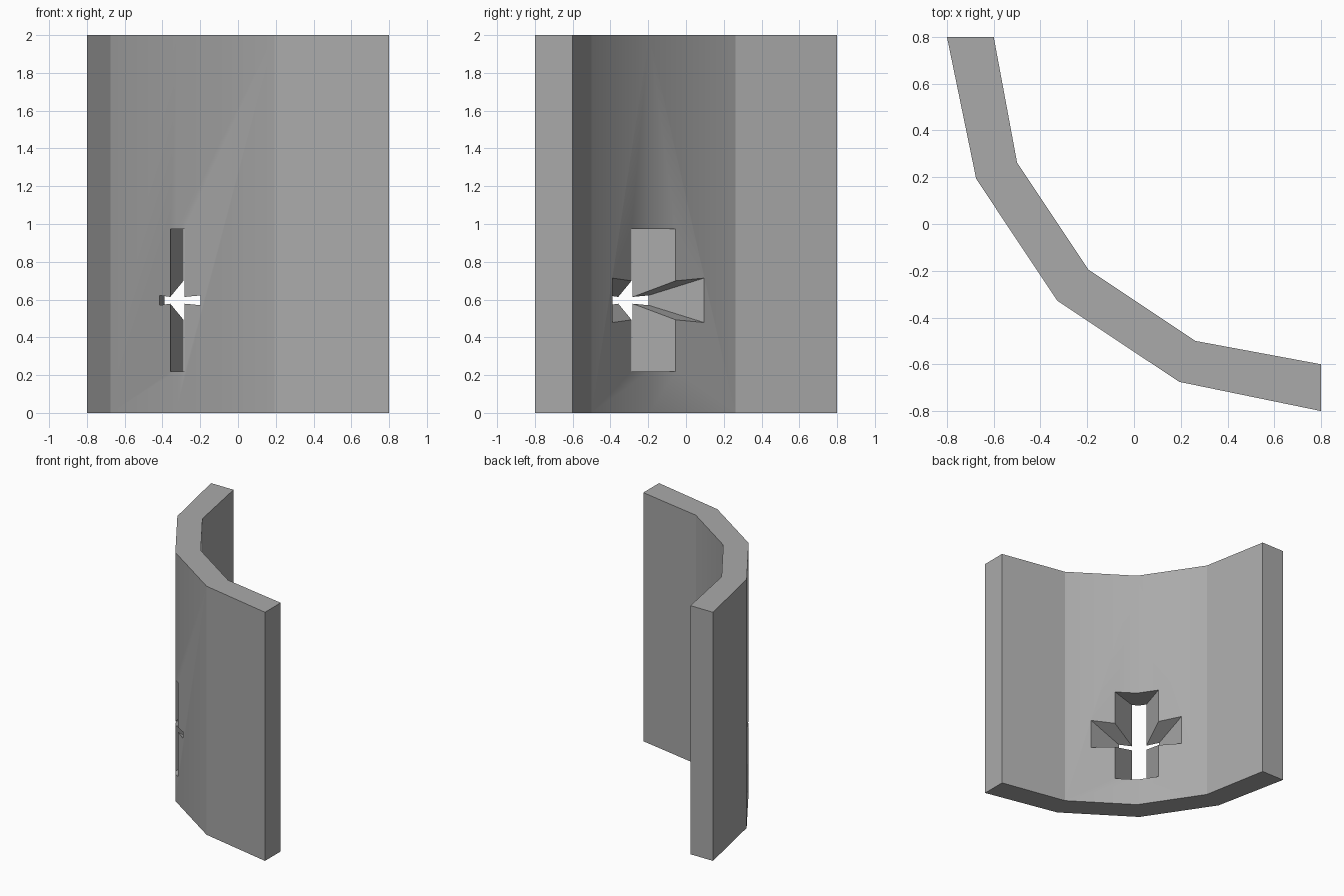
import bpy
import bmesh
from math import sqrt

if "Cube" in bpy.data.objects:
    bpy.data.objects.remove(bpy.data.objects["Cube"], do_unlink=True)

HEIGHT = 2.0
SLIT_Z = 0.596          # height of the middle of the cross slit


def make_object(name, bm):
    bmesh.ops.recalc_face_normals(bm, faces=bm.faces)
    mesh = bpy.data.meshes.new(name)
    bm.to_mesh(mesh)
    bm.free()
    obj = bpy.data.objects.new(name, mesh)
    bpy.context.scene.collection.objects.link(obj)
    return obj


def diagonal(side, depth, z):
    """Point from sideways offset and outward depth along the wall's diagonal."""
    return ((side - depth) / sqrt(2), (-side - depth) / sqrt(2), z)


def splayed_cutter(name, inner, outer):
    """Frustum through the wall; each end is (depth, half width, half height)."""
    bm = bmesh.new()
    rings = []
    for depth, w, h in (inner, outer):
        corners = ((-w, -h), (w, -h), (w, h), (-w, h))
        rings.append([bm.verts.new(diagonal(s, depth, SLIT_Z + z)) for s, z in corners])
    for ring in rings:
        bm.faces.new(ring)
    for i in range(4):
        j = (i + 1) % 4
        bm.faces.new((rings[0][i], rings[0][j], rings[1][j], rings[1][i]))
    obj = make_object(name, bm)
    obj.hide_render = True
    return obj


# Curved wall: half of each side, mirrored across the diagonal
outer_half = [(-0.328, -0.328), (0.193, -0.675), (0.8, -0.8)]
inner_half = [(-0.195, -0.195), (0.262, -0.5), (0.8, -0.6)]


def mirrored(half):
    return [(y, x) for x, y in reversed(half[1:])] + half


outline = mirrored(outer_half) + mirrored(inner_half)[::-1]
bm = bmesh.new()
base = bm.faces.new([bm.verts.new((x, y, 0)) for x, y in outline])
top = bmesh.ops.extrude_face_region(bm, geom=[base])
bmesh.ops.translate(bm, vec=(0, 0, HEIGHT),
                    verts=[g for g in top["geom"] if isinstance(g, bmesh.types.BMVert)])
wall = make_object("curved_wall", bm)

# Cross-shaped slit, widening towards the inside
cutters = [
    splayed_cutter("upright_slit_cutter", (0.15, 0.214, 0.378), (0.48, 0.04, 0.378)),
    splayed_cutter("cross_slit_cutter", (0.15, 0.392, 0.141), (0.48, 0.114, 0.007)),
]
for cutter in cutters:
    mod = wall.modifiers.new(cutter.name, "BOOLEAN")
    mod.operation = "DIFFERENCE"
    mod.solver = "EXACT"
    mod.object = cutter
bpy.context.view_layer.update()
cut = bpy.data.meshes.new_from_object(wall.evaluated_get(bpy.context.evaluated_depsgraph_get()))
wall.modifiers.clear()
wall.data = cut
for cutter in cutters:
    bpy.data.objects.remove(cutter, do_unlink=True)

# Soft central fold, every other edge crisp
for poly in cut.polygons:
    poly.use_smooth = True
for edge in cut.edges:
    a, b = (cut.vertices[i].co for i in edge.vertices)
    on_fold = all(abs(v.x - v.y) < 0.001 for v in (a, b)) and abs(a.x - b.x) < 0.001
    edge.use_edge_sharp = not on_fold

# Stone colour
stone = bpy.data.materials.new("grey_stone")
stone.use_nodes = True
grey = (0.4, 0.4, 0.4, 1)
stone.diffuse_color = grey
stone.node_tree.nodes["Principled BSDF"].inputs["Base Color"].default_value = grey
cut.materials.clear()
cut.materials.append(stone)
